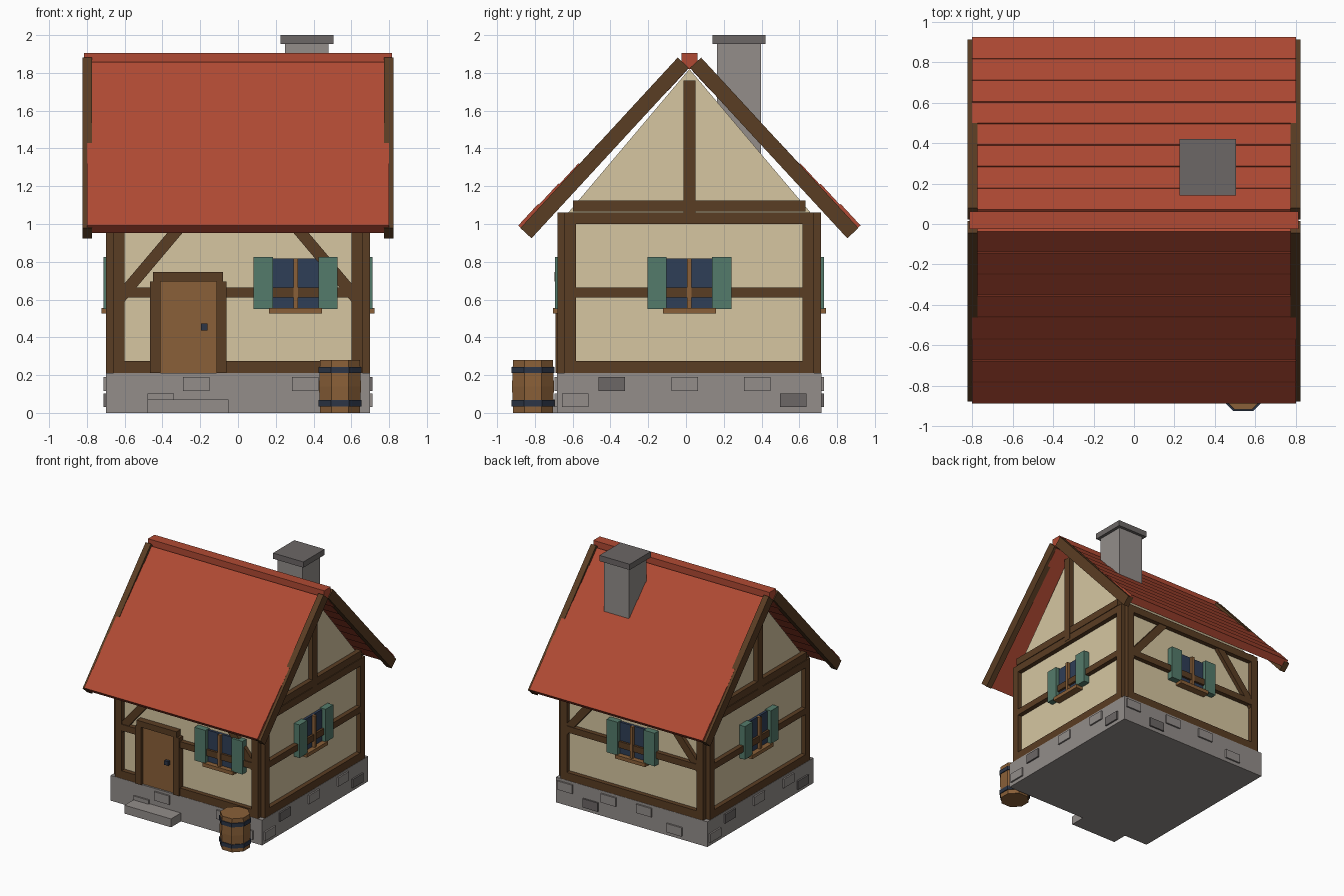
import bpy, bmesh, math
from mathutils import Vector

if "Cube" in bpy.data.objects:
    bpy.data.objects.remove(bpy.data.objects["Cube"])

C = 0.018          # house centre in y
WALL = 0.66        # half width of the plaster box


def material(name, hex_code):
    def lin(v):
        return v / 12.92 if v <= 0.04045 else ((v + 0.055) / 1.055) ** 2.4
    m = bpy.data.materials.new(name)
    rgb = [lin(int(hex_code[i:i + 2], 16) / 255) for i in (0, 2, 4)]
    m.diffuse_color = (*rgb, 1)
    m.use_nodes = True
    m.node_tree.nodes["Principled BSDF"].inputs["Base Color"].default_value = m.diffuse_color
    return m


PLASTER = material("plaster", "D6C6A1")
TIMBER = material("dark_timber", "5A3D23")
ROOF = material("roof_red", "B04A33")
STONE = material("stone", "938D8A")
DARK = material("dark_stone", "6C6766")
GREEN = material("shutter_green", "547B6B")
GLASS = material("window_blue", "2F3E57")
WOOD = material("warm_wood", "8A6038")
METAL = material("dark_metal", "2C3546")

parts = {}


def extrude(name, mat, pts, vec):
    """Add a closed prism (polygon pushed along vec) to the named part."""
    bm, _ = parts.setdefault(name, (bmesh.new(), mat))
    a = [bm.verts.new(p) for p in pts]
    b = [bm.verts.new(Vector(p) + Vector(vec)) for p in pts]
    n = len(pts)
    faces = [bm.faces.new(a), bm.faces.new(b)]
    faces += [bm.faces.new((a[i], a[(i + 1) % n], b[(i + 1) % n], b[i])) for i in range(n)]
    bmesh.ops.recalc_face_normals(bm, faces=faces)


def box(name, mat, x0, x1, y0, y1, z0, z1):
    extrude(name, mat, [(x0, y0, z0), (x1, y0, z0), (x1, y1, z0), (x0, y1, z0)], (0, 0, z1 - z0))


def plate(name, mat, side, pts, d0, d1):
    """Polygon (u, z) on a wall; side 0 front, 1 right, 2 back, 3 left."""
    u = [(1, 0), (0, 1), (-1, 0), (0, -1)][side]
    o = [(0, -1), (1, 0), (0, 1), (-1, 0)][side]
    base = [(p * u[0] + d0 * o[0], p * u[1] + d0 * o[1] + C, z) for p, z in pts]
    extrude(name, mat, base, (o[0] * (d1 - d0), o[1] * (d1 - d0), 0))


def rect(name, mat, side, u0, u1, z0, z1, d0, d1):
    plate(name, mat, side, [(u0, z0), (u1, z0), (u1, z1), (u0, z1)], d0, d1)


def slope(name, mat, pts, x0, x1, s):
    """Profile (distance from ridge, z) run along x on one roof side."""
    extrude(name, mat, [(x0, C + s * y, z) for y, z in pts], (x1 - x0, 0, 0))


# plinth, door step and plaster body
box("plinth", STONE, -.70, .70, C - .70, C + .70, 0, .21)
box("door_step", STONE, -.48, -.05, C - .83, C - .69, 0, .07)
box("plaster_walls", PLASTER, -WALL, WALL, C - WALL, C + WALL, .20, 1.055)
slope("plaster_gable", PLASTER, [(-.65, 1.05), (.65, 1.05), (0, 1.82)], -WALL, WALL, 1)

# raised plinth stones: centre along wall, row (0 low, 1 high), dark or not
side_stones = [(-.605, 0, 0), (-.41, 1, 1), (-.025, 1, 0), (.36, 1, 0), (.55, 0, 1)]
stones = {
    0: [(-.41, 0, 0), (-.22, 1, 0), (.355, 1, 0), (.55, 0, 0)],
    1: side_stones,
    2: [(-.61, 1, 0), (-.375, 0, 1), (-.21, 1, 0), (.12, 1, 0), (.40, 0, 0)],
    3: side_stones,
}
for side, row_list in stones.items():
    for u, row, dark in row_list:
        z = .03 + .086 * row
        rect("dark_plinth_stones" if dark else "plinth_stones", DARK if dark else STONE,
             side, u - .07, u + .07, z, z + .073, .69, .713)

# timber frame
D = (WALL - .01, .698)
for side in range(4):
    for s in (-1, 1):
        a, b = sorted((s * .60, s * .66))
        rect("corner_posts", TIMBER, side, a, b, .21, 1.06, *D)
    spans = [(-.60, -.465), (-.06, .60)] if side == 0 else [(-.60, .60)]
    for a, b in spans:
        rect("sill_beams", TIMBER, side, a, b, .21, .275, *D)
        rect("middle_rails", TIMBER, side, a, b, .61, .663, *D)
    rect("top_rails", TIMBER, side, -.66, .66, 1.0, 1.06, *D)
    if side % 2 == 0:
        for s in (-1, 1):
            plate("braces", TIMBER, side, [(s * .60, .59), (s * .60, .686),
                  (s * .33, 1.005), (s * .25, 1.005)], WALL - .01, .692)
    else:
        rect("gable_rails", TIMBER, side, -.615, .615, 1.065, 1.125, *D)
        rect("gable_king_posts", TIMBER, side, -.032, .032, 1.02, 1.76, WALL - .01, .70)

# windows with mullion, sill and shutters
for side, u in ((0, .305), (1, 0), (2, 0), (3, 0)):
    rect("window_panes", GLASS, side, u - .12, u + .12, .55, .817, .65, .68)
    rect("window_mullions", WOOD, side, u - .012, u + .012, .55, .817, .67, .705)
    rect("window_sills", WOOD, side, u - .14, u + .14, .525, .555, .65, .722)
    for s in (-1, 1):
        a, b = sorted((u + s * .12, u + s * .222))
        rect("shutters", GREEN, side, a, b, .55, .826, .65, .712)

# door
rect("door_panel", WOOD, 0, -.41, -.115, .21, .70, .65, .685)
rect("door_jambs", TIMBER, 0, -.465, -.41, .21, .695, .65, .71)
rect("door_jambs", TIMBER, 0, -.115, -.06, .21, .695, .65, .71)
rect("door_lintel", TIMBER, 0, -.45, -.08, .695, .745, .65, .715)
rect("door_handle", METAL, 0, -.197, -.162, .437, .472, .68, .71)

# roof: eight courses per side, each a little lower against the slope than the last
ang = math.radians(47.3)
down = Vector((math.cos(ang), -math.sin(ang)))
inward = Vector((-math.sin(ang), -math.cos(ang)))
for s in (-1, 1):
    for k in range(8):
        top = Vector((.801 - .1067 * k, 1.106 + .1074 * k))
        low = top + down * .155
        slope("roof_courses", ROOF, [top, low, low + inward * .06, top + inward * .06], -.80, .80, s)
    # barge boards at both gable ends
    top = Vector((.062, 1.881))
    low = top + down * 1.228
    for x0, x1 in ((-.822, -.773), (.773, .822)):
        slope("barge_boards", TIMBER, [top, low, low + inward * .08, top + inward * .08], x0, x1, s)
box("ridge_cap", ROOF, -.814, .814, C - .043, C + .043, 1.82, 1.905)

# chimney
box("chimney_shaft", STONE, .25, .48, .165, .397, 1.2, 1.96)
box("chimney_cap", DARK, .225, .505, .141, .421, 1.952, 2.0)


# barrel: eight staves with a slight belly and two hoops
def rings(name, mat, cx, cy, profile):
    bm, _ = parts.setdefault(name, (bmesh.new(), mat))
    loops = []
    for apothem, z in profile:
        r = apothem / math.cos(math.pi / 8)
        loops.append([bm.verts.new((cx + r * math.cos((i + .5) * math.pi / 4),
                                    cy + r * math.sin((i + .5) * math.pi / 4), z)) for i in range(8)])
    for a, b in zip(loops, loops[1:]):
        for i in range(8):
            bm.faces.new((a[i], a[(i + 1) % 8], b[(i + 1) % 8], b[i]))
    bm.faces.new(loops[0][::-1])
    bm.faces.new(loops[-1])


BX, BY = .54, -.81
rings("barrel_body", WOOD, BX, BY, [(.106, 0), (.111, .14), (.106, .28)])
for z in (.035, .212):
    rings("barrel_hoops", METAL, BX, BY, [(.115, z), (.115, z + .032)])

# turn the collected parts into objects
for name, (bm, mat) in parts.items():
    mesh = bpy.data.meshes.new(name)
    bm.to_mesh(mesh)
    bm.free()
    mesh.materials.append(mat)
    bpy.context.collection.objects.link(bpy.data.objects.new(name, mesh))
